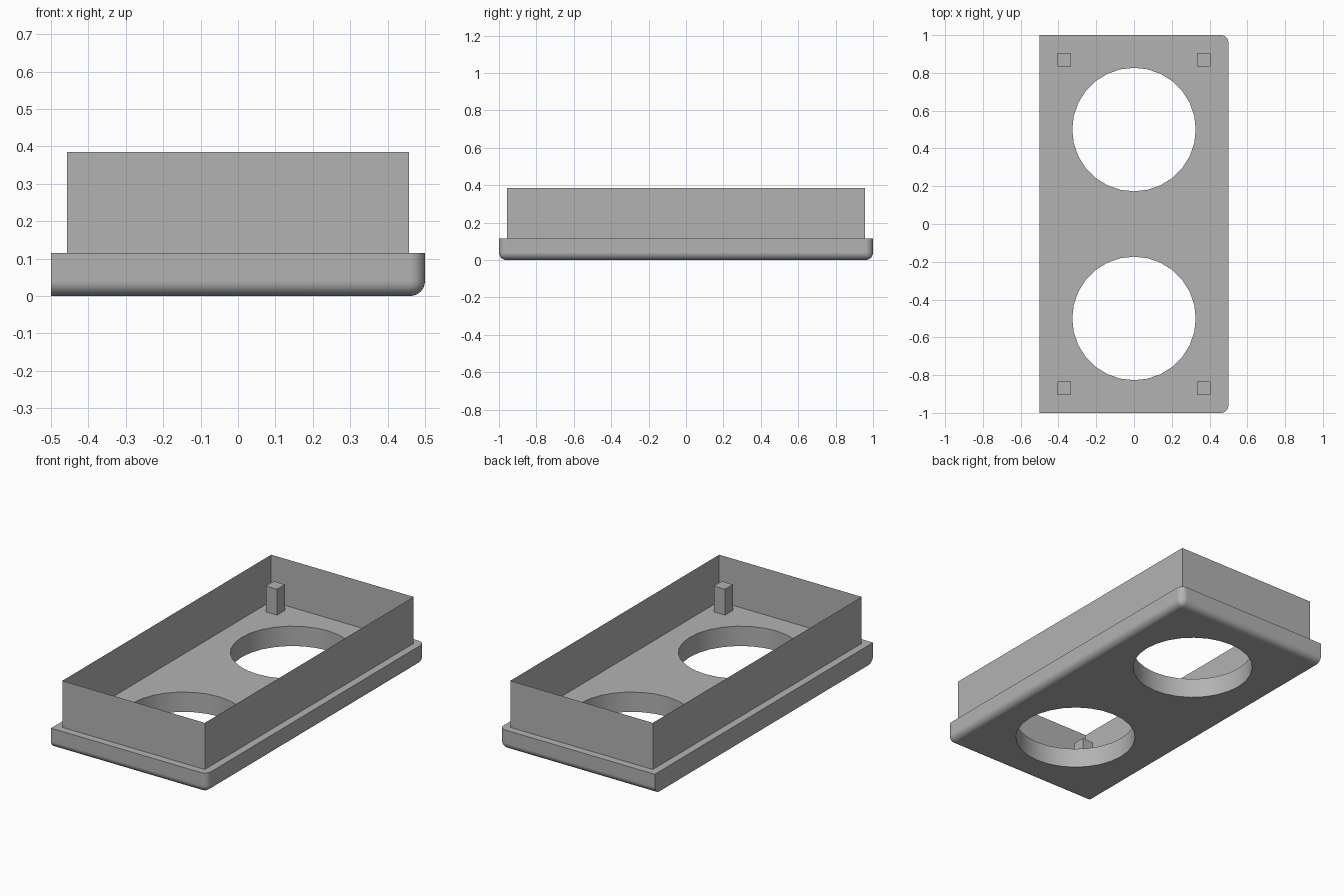
import bpy, bmesh, math
from mathutils import Matrix, Vector

if "Cube" in bpy.data.objects:
    bpy.data.objects.remove(bpy.data.objects["Cube"])

# Overall dimensions
HALF_X, HALF_Y = 0.5, 1.0
PLATE_H, WALL_TOP, POST_TOP = 0.115, 0.385, 0.265
FILLET, LIP, WALL = 0.04, 0.043, 0.052
HOLE_R, HOLE_Y, POST = 0.327, 0.5, 0.072

grey = bpy.data.materials.new("plain grey")
grey.use_nodes = True
grey.diffuse_color = (0.45, 0.45, 0.45, 1)
grey.node_tree.nodes["Principled BSDF"].inputs["Base Color"].default_value = grey.diffuse_color


def finish(name, bm):
    bmesh.ops.recalc_face_normals(bm, faces=bm.faces)
    mesh = bpy.data.meshes.new(name)
    bm.to_mesh(mesh)
    bm.free()
    mesh.materials.append(grey)
    obj = bpy.data.objects.new(name, mesh)
    bpy.context.collection.objects.link(obj)
    return obj


def activate(obj):
    bpy.ops.object.select_all(action='DESELECT')
    obj.select_set(True)
    bpy.context.view_layer.objects.active = obj


def box(bm, low, high):
    low, high = Vector(low), Vector(high)
    matrix = Matrix.Translation((low + high) / 2) @ Matrix.Diagonal((*(high - low), 1))
    bmesh.ops.create_cube(bm, size=1, matrix=matrix)


# Face plate: rounded around the bottom and corners, except on the square left side
bm = bmesh.new()
box(bm, (-HALF_X, -HALF_Y, 0), (HALF_X, HALF_Y, PLATE_H))
rounded = []
for edge in bm.edges:
    a, b = (v.co for v in edge.verts)
    bottom = max(a.z, b.z) < 0.01
    left = max(a.x, b.x) < 0
    upright = abs(a.z - b.z) > 0.01
    if (bottom or upright) and not left:
        rounded.append(edge)
bmesh.ops.bevel(bm, geom=rounded, offset=FILLET, segments=6, profile=0.5, affect='EDGES')
plate = finish("face_plate", bm)

# Two round openings cut through the plate
bm = bmesh.new()
for side in (-1, 1):
    bmesh.ops.create_cone(bm, cap_ends=True, segments=28, radius1=HOLE_R, radius2=HOLE_R,
                          depth=1, matrix=Matrix.Translation((0, side * HOLE_Y, 0)))
cutter = finish("hole_cutter", bm)
cutter.hide_render = True
cut = plate.modifiers.new("holes", 'BOOLEAN')
cut.operation, cut.solver, cut.object = 'DIFFERENCE', 'EXACT', cutter
activate(plate)
bpy.ops.object.modifier_apply(modifier=cut.name)
bpy.data.objects.remove(cutter)
bpy.ops.object.shade_smooth_by_angle(angle=math.radians(35))
weighted = plate.modifiers.new("flat_face_normals", 'WEIGHTED_NORMAL')
weighted.keep_sharp = True

# Rectangular wall: top rim inset from a rectangle, sides drawn down to the plate
bm = bmesh.new()
x, y = HALF_X - LIP, HALF_Y - LIP
corners = [bm.verts.new((sx * x, sy * y, WALL_TOP))
           for sx, sy in ((-1, -1), (1, -1), (1, 1), (-1, 1))]
rim = bm.faces.new(corners)
bmesh.ops.inset_region(bm, faces=[rim], thickness=WALL, use_boundary=True)
bmesh.ops.delete(bm, geom=[rim], context='FACES')
border = [e for e in bm.edges if e.is_boundary]
sides = bmesh.ops.extrude_edge_only(bm, edges=border)["geom"]
for v in sides:
    if isinstance(v, bmesh.types.BMVert):
        v.co.z = PLATE_H
finish("surrounding_wall", bm)

# Short square posts in the four inner corners
inner_x, inner_y = x - WALL, y - WALL
for sx, x_name in ((-1, "right"), (1, "left")):
    for sy, y_name in ((-1, "front"), (1, "back")):
        bm = bmesh.new()
        xs = sorted((sx * inner_x, sx * (inner_x - POST)))
        ys = sorted((sy * inner_y, sy * (inner_y - POST)))
        box(bm, (xs[0], ys[0], PLATE_H), (xs[1], ys[1], POST_TOP))
        finish(f"{y_name}_{x_name}_post", bm)
